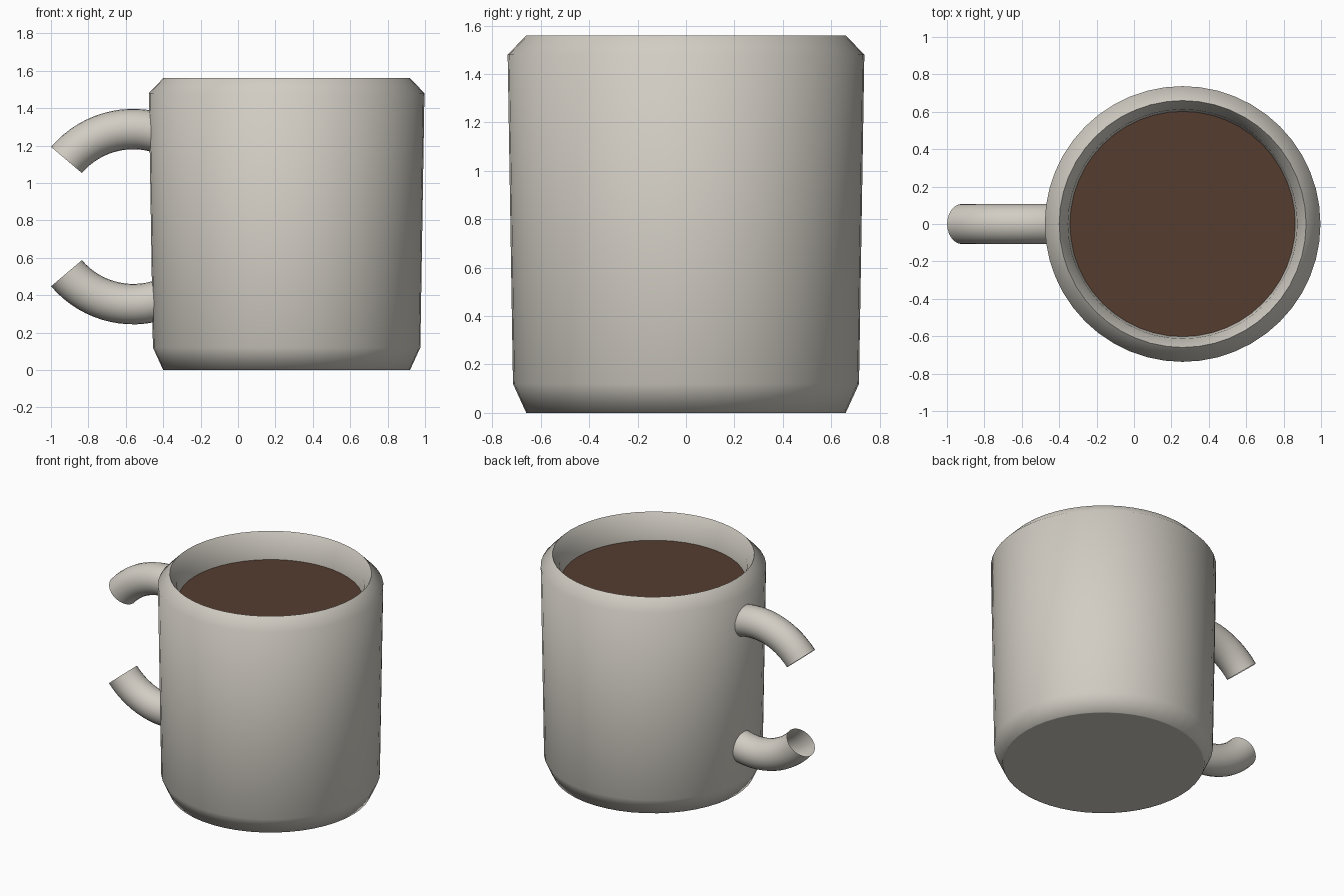
import bpy, bmesh, math
from mathutils import Vector

if "Cube" in bpy.data.objects:
    bpy.data.objects.remove(bpy.data.objects["Cube"], do_unlink=True)

MUG_X = 0.26
SEGMENTS = 48


def make_material(name, rgb):
    mat = bpy.data.materials.new(name)
    mat.use_nodes = True
    mat.diffuse_color = (*rgb, 1)
    bsdf = next(n for n in mat.node_tree.nodes if n.type == "BSDF_PRINCIPLED")
    bsdf.inputs["Base Color"].default_value = (*rgb, 1)
    return mat


def make_object(name, bm, mat, smooth_angle):
    mesh = bpy.data.meshes.new(name)
    bm.to_mesh(mesh)
    bm.free()
    mesh.materials.append(mat)
    obj = bpy.data.objects.new(name, mesh)
    bpy.context.collection.objects.link(obj)
    bpy.ops.object.select_all(action="DESELECT")
    obj.select_set(True)
    bpy.context.view_layer.objects.active = obj
    bpy.ops.object.shade_smooth_by_angle(angle=math.radians(smooth_angle))
    return obj


def skin(bm, rings):
    """Join neighbouring rings of vertices with quads."""
    count = len(rings[0])
    for a, b in zip(rings, rings[1:]):
        for i in range(count):
            j = (i + 1) % count
            bm.faces.new((a[i], a[j], b[j], b[i]))


def lathe(profile):
    """Revolve (radius, height) points about the mug axis and cap both ends."""
    bm = bmesh.new()
    turns = [i * math.tau / SEGMENTS for i in range(SEGMENTS)]
    rings = [[bm.verts.new((MUG_X + r * math.cos(t), r * math.sin(t), z)) for t in turns]
             for r, z in profile]
    skin(bm, rings)
    bm.faces.new(rings[0][::-1])
    bm.faces.new(rings[-1])
    return bm


def arc_tube(centre, arc_radius, tube_radius, start, end, steps=14, sides=24):
    """Open-ended tube bent along an arc in the xz plane."""
    bm = bmesh.new()
    rings = []
    for s in range(steps + 1):
        a = math.radians(start + (end - start) * s / steps)
        out = Vector((math.cos(a), 0, math.sin(a)))
        ring = []
        for k in range(sides):
            t = k * math.tau / sides
            offset = out * (arc_radius + tube_radius * math.cos(t))
            ring.append(bm.verts.new(centre + offset + Vector((0, tube_radius * math.sin(t), 0))))
        rings.append(ring)
    skin(bm, rings)
    # Point the faces away from the middle of the tube
    for f in bm.faces:
        mid = f.calc_center_median() - centre
        flat = Vector((mid.x, 0, mid.z)).normalized() * arc_radius
        if f.normal.length == 0:
            f.normal_update()
        if f.normal.dot(mid - flat) < 0:
            f.normal_flip()
    return bm


ceramic = make_material("warm grey ceramic", (0.64, 0.61, 0.55))
coffee = make_material("coffee brown", (0.09, 0.045, 0.028))

# Mug body: base, chamfer, wall, rim, then the inside down to its floor
body_profile = [(0.65, 0), (0.66, 0), (0.715, 0.12), (0.737, 1.48), (0.66, 1.56),
                (0.613, 1.48), (0.6, 1.36), (0.59, 0.12)]
make_object("mug_body", lathe(body_profile), ceramic, 80)

# Drink surface
make_object("coffee_surface", lathe([(0.604, 1.374), (0.604, 1.38)]), coffee, 30)

# Broken handle: two mirrored arcs about one centre
handle_centre = Vector((-0.56, 0, 0.82))
for name, side in (("handle_upper", 1), ("handle_lower", -1)):
    make_object(name, arc_tube(handle_centre, 0.468, 0.108, side * 74, side * 139.7), ceramic, 60)
